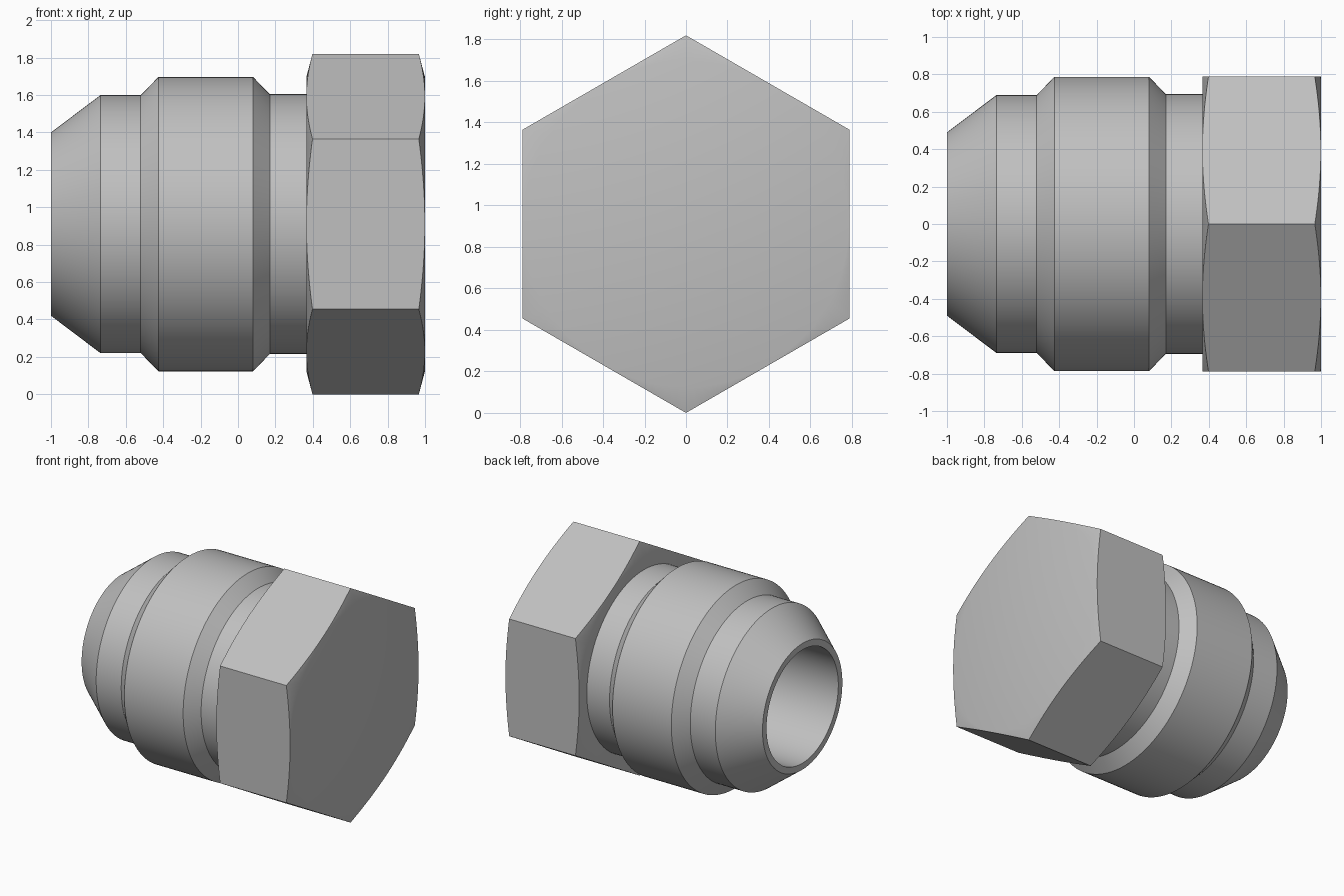
import bpy
import bmesh
from math import radians, tau
from mathutils import Matrix, Vector

AXIS_Z = 0.91
HEX_RADIUS = 0.91
SEGMENTS = 128

cube = bpy.data.objects.get("Cube")
if cube:
    bpy.data.objects.remove(cube, do_unlink=True)

# Single plain metal colour
steel = bpy.data.materials.new("grey steel")
steel.use_nodes = True
colour = (0.53, 0.53, 0.53, 1.0)
steel.diffuse_color = colour
steel.node_tree.nodes["Principled BSDF"].inputs["Base Color"].default_value = colour


def finish(name, bm):
    """Turn a bmesh into a named object resting on the shared axis."""
    bmesh.ops.recalc_face_normals(bm, faces=bm.faces)
    mesh = bpy.data.meshes.new(name)
    bm.to_mesh(mesh)
    bm.free()
    mesh.materials.append(steel)
    obj = bpy.data.objects.new(name, mesh)
    obj.location.z = AXIS_Z
    bpy.context.collection.objects.link(obj)
    return obj


def revolve(name, profile):
    """Spin (x, radius) points around the x axis."""
    bm = bmesh.new()
    verts = [bm.verts.new((x, 0, r)) for x, r in profile]
    edges = [bm.edges.new(pair) for pair in zip(verts, verts[1:])]
    bmesh.ops.spin(bm, geom=verts + edges, cent=Vector(), axis=(1, 0, 0),
                   angle=tau, steps=SEGMENTS)
    bmesh.ops.remove_doubles(bm, verts=bm.verts, dist=0.0001)
    return finish(name, bm)


def smooth(obj):
    bpy.ops.object.select_all(action="DESELECT")
    obj.select_set(True)
    bpy.context.view_layer.objects.active = obj
    bpy.ops.object.shade_smooth_by_angle(angle=radians(25))


# Turned body with a blind bore, tapered nose and raised collar
body = revolve("turned_body", [
    (0.30, 0), (0.30, 0.44), (-1, 0.44), (-1, 0.49),
    (-0.735, 0.69), (-0.52, 0.69), (-0.425, 0.787),
    (0.08, 0.787), (0.17, 0.695), (0.37, 0.695),
])
smooth(body)

# Hexagonal head, points up and down
bm = bmesh.new()
bmesh.ops.create_cone(bm, cap_ends=True, segments=6, radius1=HEX_RADIUS,
                      radius2=HEX_RADIUS, depth=1)
bmesh.ops.rotate(bm, verts=bm.verts, matrix=Matrix.Rotation(radians(90), 3, "Y"))
top = max(bm.verts, key=lambda v: v.co.z).co
turn = Vector((top.y, top.z)).angle_signed(Vector((0, 1)))
bmesh.ops.rotate(bm, verts=bm.verts, matrix=Matrix.Rotation(-turn, 3, "X"))
bmesh.ops.translate(bm, verts=bm.verts, vec=(0.68, 0, 0))
head = finish("hex_head", bm)

# Double cone that chamfers the head's corners
cutter = revolve("chamfer_cutter", [
    (0.365, 0), (0.365, 0.785), (0.43, 1.03),
    (0.935, 1.03), (1, 0.785), (1, 0),
])
cutter.hide_render = True
mod = head.modifiers.new("corner chamfer", "BOOLEAN")
mod.operation = "INTERSECT"
mod.solver = "EXACT"
mod.object = cutter
bpy.context.view_layer.objects.active = head
bpy.ops.object.modifier_apply(modifier=mod.name)
bpy.data.objects.remove(cutter, do_unlink=True)
smooth(head)
